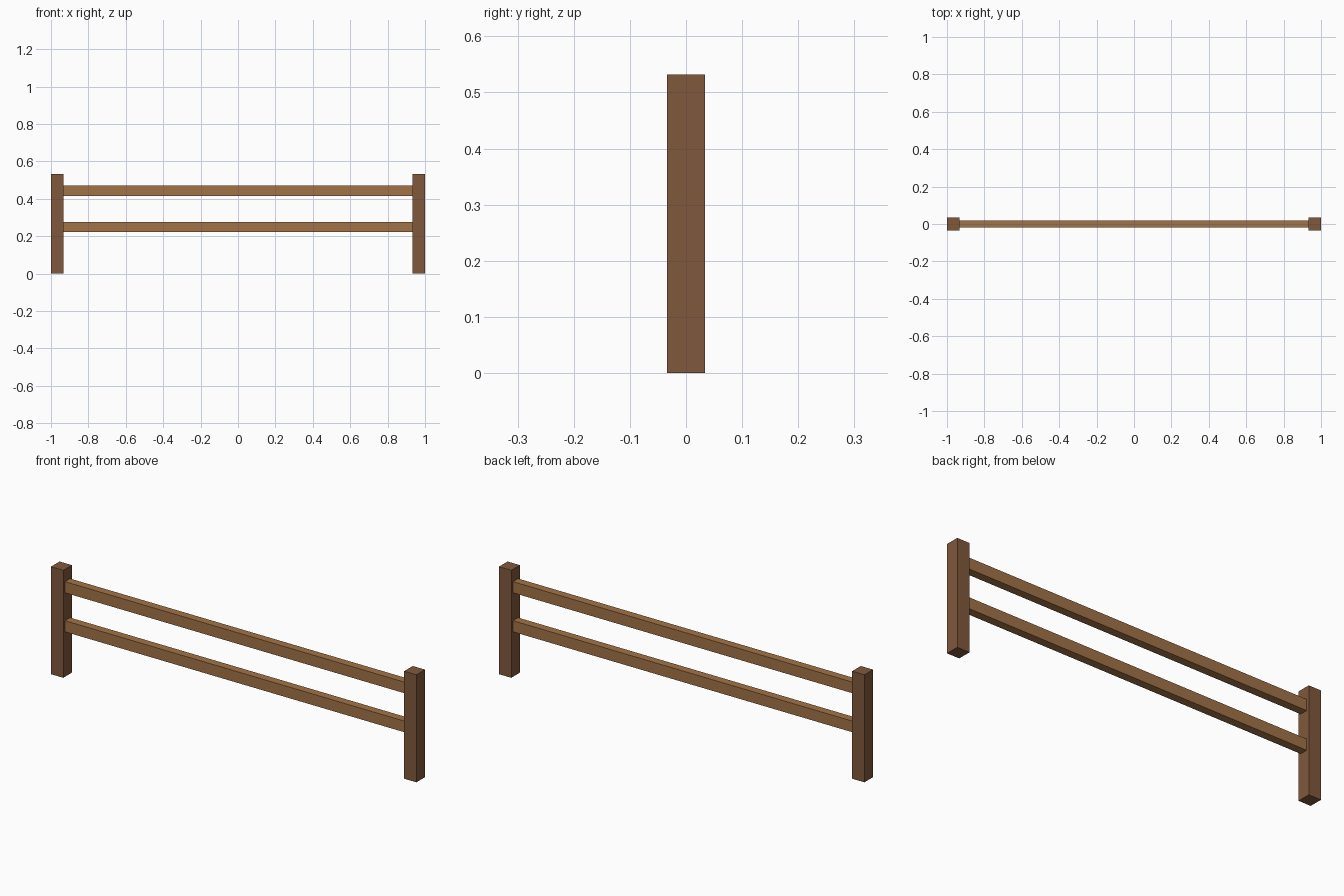
import bpy

cube = bpy.data.objects.get("Cube")
if cube:
    bpy.data.objects.remove(cube, do_unlink=True)


def make_material(name, rgb):
    mat = bpy.data.materials.new(name)
    mat.use_nodes = True
    color = (*rgb, 1.0)
    mat.diffuse_color = color
    mat.node_tree.nodes["Principled BSDF"].inputs["Base Color"].default_value = color
    return mat


def make_box(name, size, center, mat):
    bpy.ops.mesh.primitive_cube_add(size=1, location=center)
    obj = bpy.context.object
    obj.name = name
    obj.scale = size
    bpy.ops.object.transform_apply(location=False, rotation=False, scale=True)
    obj.data.materials.append(mat)
    return obj


post_wood = make_material("dark brown wood", (0.22, 0.098, 0.047))
rail_wood = make_material("light brown wood", (0.36, 0.172, 0.063))

LENGTH = 2.0
POST_WIDTH = 0.067
POST_HEIGHT = 0.532
RAIL_DEPTH = 0.04
RAIL_HEIGHT = 0.055

# Square end posts
for side, sign in (("left", 1), ("right", -1)):
    make_box(f"{side}_post", (POST_WIDTH, POST_WIDTH, POST_HEIGHT),
             (sign * (LENGTH - POST_WIDTH) / 2, 0, POST_HEIGHT / 2), post_wood)

# Horizontal rails spanning between the posts
for level, z in (("lower", 0.25), ("upper", 0.443)):
    make_box(f"{level}_rail", (LENGTH - 2 * POST_WIDTH, RAIL_DEPTH, RAIL_HEIGHT),
             (0, 0, z), rail_wood)
